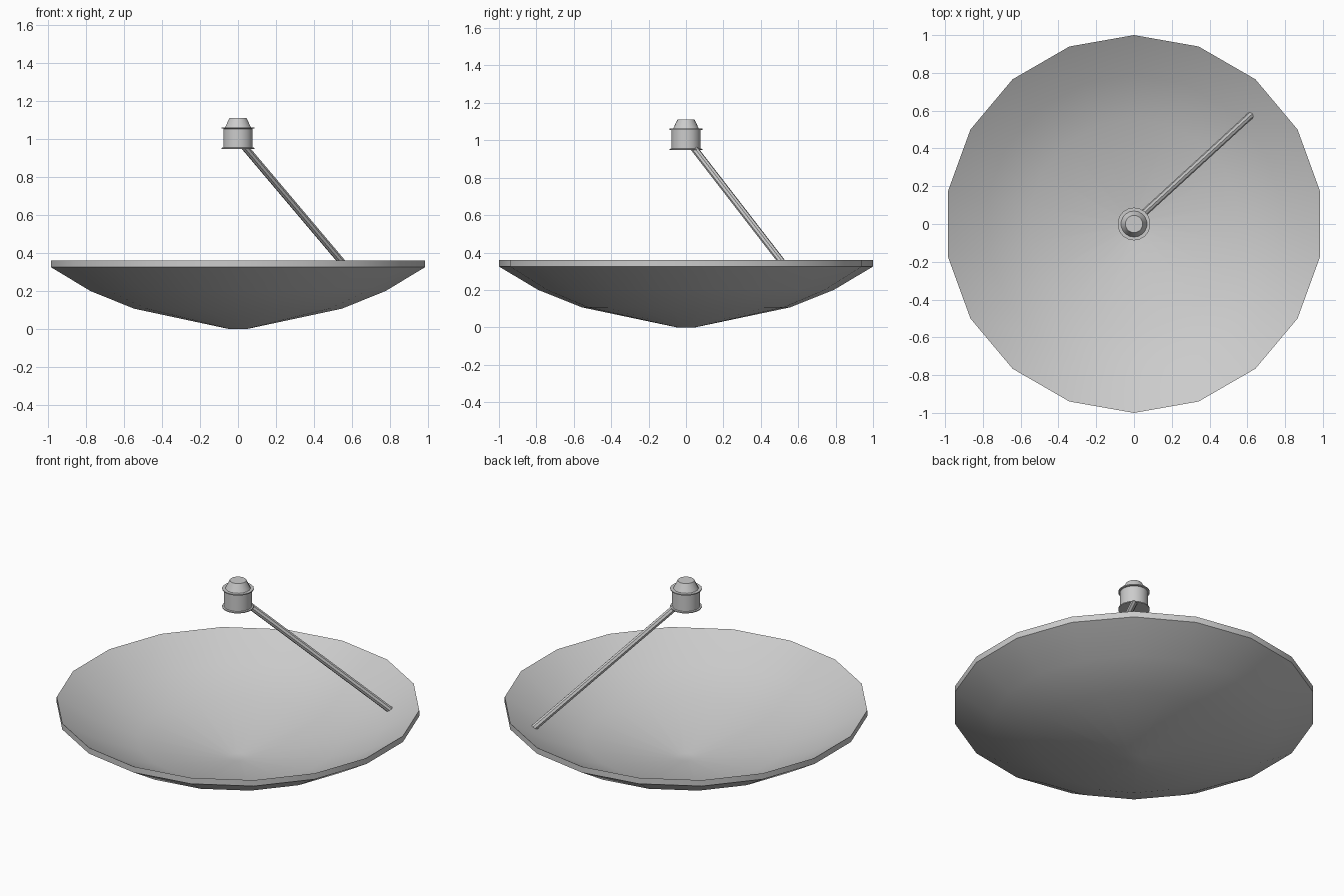
import bpy, math
from mathutils import Vector

if "Cube" in bpy.data.objects:
    bpy.data.objects.remove(bpy.data.objects["Cube"])


def lathe(name, profile, sides, angle=30):
    """Closed solid of revolution about z; first and last rings are capped."""
    verts, faces = [], []
    for r, z in profile:
        for i in range(sides):
            a = math.pi / 2 + 2 * math.pi * i / sides
            verts.append((r * math.cos(a), r * math.sin(a), z))
    for k in range(len(profile) - 1):
        for i in range(sides):
            j = (i + 1) % sides
            a, b = k * sides, (k + 1) * sides
            faces.append((a + i, a + j, b + j, b + i))
    faces.append(tuple(reversed(range(sides))))
    last = (len(profile) - 1) * sides
    faces.append(tuple(range(last, last + sides)))
    mesh = bpy.data.meshes.new(name)
    mesh.from_pydata(verts, [], faces)
    obj = bpy.data.objects.new(name, mesh)
    bpy.context.collection.objects.link(obj)
    smooth(obj, angle)
    return obj


def smooth(obj, angle):
    bpy.ops.object.select_all(action='DESELECT')
    obj.select_set(True)
    bpy.context.view_layer.objects.active = obj
    bpy.ops.object.shade_smooth_by_angle(angle=math.radians(angle))


# Shallow 18-sided reflector: outer shell, straight rim, inner shell
outer = [(0.05, 0.0), (0.557, 0.107), (0.79, 0.2), (1.0, 0.325)]
inner = [(r, z + 0.036) for r, z in reversed(outer)]
lathe("reflector_dish", outer + inner, 18)

# Receiver: flanged drum with a tapered cap
lathe("receiver_head", [
    (0.087, 0.948), (0.087, 0.954), (0.078, 0.956), (0.078, 1.054),
    (0.087, 1.056), (0.087, 1.062), (0.069, 1.062), (0.046, 1.11)], 18)

# Slanted support arm from the dish to the receiver
start, end = Vector((0.625, 0.582, 0.26)), Vector((0.0, 0.01, 1.0))
axis = end - start
bpy.ops.mesh.primitive_cylinder_add(vertices=8, radius=0.019, depth=axis.length,
                                    location=(start + end) / 2)
arm = bpy.context.object
arm.name = "support_arm"
arm.rotation_euler = axis.to_track_quat('Z', 'Y').to_euler()
smooth(arm, 30)
